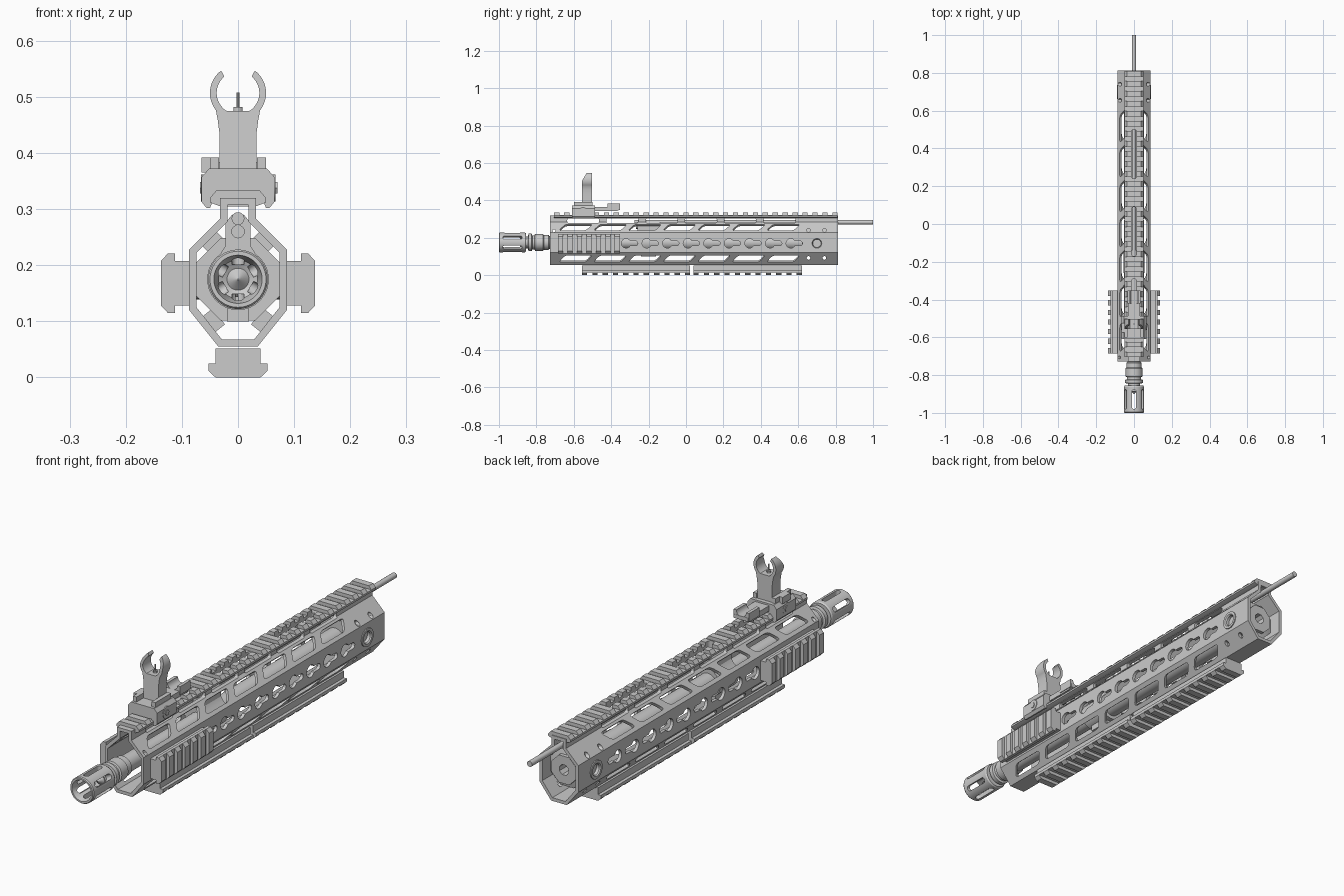
import bpy, bmesh
from math import sin, cos, pi, radians, hypot

if "Cube" in bpy.data.objects:
    bpy.data.objects.remove(bpy.data.objects["Cube"])

C = 0.175  # height of the barrel axis


def along_y(u, v, t): return (u, t, v)
def along_x(u, v, t): return (t, u, v)
def along_z(u, v, t): return (u, v, t)
def axis_y(u, v, t): return (u, t, C + v)


def loft(bm, rings, cyclic=False):
    vs = [[bm.verts.new(p) for p in r] for r in rings]
    n = len(vs[0])
    for i in range(len(vs) if cyclic else len(vs) - 1):
        a, b = vs[i], vs[(i + 1) % len(vs)]
        for j in range(n):
            bm.faces.new((a[j], a[(j + 1) % n], b[(j + 1) % n], b[j]))
    if not cyclic:
        bm.faces.new(vs[0][::-1])
        bm.faces.new(vs[-1])


def prism(bm, pts, t0, t1, f=along_y):
    loft(bm, [[f(u, v, t) for u, v in pts] for t in (t0, t1)])


def lathe(bm, prof, segs, f=axis_y, turn=0.0):
    """Spin a closed (radius, position) outline."""
    angs = [2 * pi * i / segs + turn for i in range(segs)]
    loft(bm, [[f(r * cos(a), r * sin(a), t) for r, t in prof] for a in angs], True)


def finish(name, bm):
    bmesh.ops.remove_doubles(bm, verts=bm.verts, dist=1e-6)
    bmesh.ops.recalc_face_normals(bm, faces=bm.faces)
    me = bpy.data.meshes.new(name)
    bm.to_mesh(me)
    bm.free()
    ob = bpy.data.objects.new(name, me)
    bpy.context.collection.objects.link(ob)
    return ob


def cut(ob, cutter, remove=True):
    m = ob.modifiers.new("cut", 'BOOLEAN')
    m.object, m.operation, m.solver = cutter, 'DIFFERENCE', 'EXACT'
    bpy.context.view_layer.objects.active = ob
    bpy.ops.object.modifier_apply(modifier=m.name)
    if remove:
        bpy.data.objects.remove(cutter)


def mirror(half): return half + [(-x, z) for x, z in reversed(half)]
def box(u0, u1, v0, v1): return [(u0, v0), (u1, v0), (u1, v1), (u0, v1)]
def arc(cx, cy, r, a0, a1, n):
    return [(cx + r * cos(radians(a0 + (a1 - a0) * i / n)), cy + r * sin(radians(a0 + (a1 - a0) * i / n)))
            for i in range(n + 1)]
def circle(cx, cy, r, n=20): return arc(cx, cy, r, 0, 360, n)[:-1]
def stadium(cx, cy, h, r): return arc(cx + h - r, cy, r, -90, 90, 8) + arc(cx - h + r, cy, r, 90, 270, 8)


def rounded(pts, d, n=4):
    out = []
    for i, p in enumerate(pts):
        ends = []
        for q in (pts[i - 1], pts[(i + 1) % len(pts)]):
            k = d / hypot(q[0] - p[0], q[1] - p[1])
            ends.append((p[0] + (q[0] - p[0]) * k, p[1] + (q[1] - p[1]) * k))
        a, b = ends
        for s in [j / n for j in range(n + 1)]:
            out.append(tuple((1 - s) ** 2 * a[c] + 2 * s * (1 - s) * p[c] + s * s * b[c] for c in (0, 1)))
    return out


def wall_map(x0, z0, x1, z1, s):
    """Map (y, along wall, outward) onto a slanted handguard wall."""
    L = hypot(x1 - x0, z1 - z0)
    tx, tz = (x1 - x0) / L, (z1 - z0) / L
    mx, mz = (x0 + x1) / 2, (z0 + z1) / 2
    return lambda u, v, w: (s * (mx + tx * v + tz * w), u, mz + tz * v - tx * w)


# handguard shell
outer = [(.035, .055), (.087, .12), (.087, .228), (.032, .283), (.032, .32)]
inner = [(.029, .068), (.074, .125), (.074, .222), (.019, .277), (.019, .307)]
bm = bmesh.new()
loft(bm, [[(x, y, z) for x, z in mirror(p)] for p, y in
          ((outer, -.727), (outer, .813), (inner, .813), (inner, -.727))], True)
shell = finish("handguard", bm)

# slanted slots in the four sloping walls
walls = [wall_map(*outer[k], *outer[k + 1], s) for k in (0, 2) for s in (1, -1)]
for f in walls:
    bm = bmesh.new()
    for i in range(7):
        y = .52 - .185 * i
        prism(bm, rounded([(y - .09, -.023), (y + .055, -.023), (y + .09, .023), (y - .055, .023)], .016),
              -.025, .025, f)
    cut(shell, finish("cutter", bm))

# windows under the top rail
bm = bmesh.new()
for i in range(6):
    y = .5 - .21 * i
    prism(bm, rounded([(y - .085, .279), (y + .085, .279), (y + .085, .303), (y - .085, .303)], .008),
          -.045, .045, along_x)
cut(shell, finish("cutter", bm))

# key-shaped holes and screw holes
bm = bmesh.new()
for i in range(9):
    y = -.32 + .11 * i
    prism(bm, arc(y, .17, .025, 30, 330, 14) + arc(y + .05, .17, .0125, -90, 90, 6), -.1, .1, along_x)
prism(bm, circle(.7, .17, .03), -.1, .1, along_x)
for y, z, r in [(.655, .218, .01), (.74, .218, .01), (.655, .13, .01), (.74, .13, .01), (-.706, .215, .008)]:
    prism(bm, circle(y, z + (.022 if z > .17 else -.038), r, 12), -.1, .1, along_x)
cut(shell, finish("cutter", bm))


# toothed accessory rails
def rail(name, half, low, y0, y1, f, pitch=.053, tooth=.028):
    n = round((y1 - y0 - tooth) / pitch)
    p = (y1 - y0 - tooth) / n
    high = mirror(half)
    base = [(u, min(v, low)) for u, v in high]
    rings = []
    for i in range(n + 1):
        y = y0 + i * p
        if i:
            rings.append((base, y))
        rings += [(high, y), (high, y + tooth)]
        if i < n:
            rings.append((base, y + tooth))
    b = bmesh.new()
    loft(b, [[f(u, v, y) for u, v in pr] for pr, y in rings])
    return finish(name, b)


top = rail("top_rail", [(.032, .305), (.05, .312), (.05, .320), (.038, .334)], .3205, -.705, .81, along_y)
bm = bmesh.new()
for y in (.37, -.04, -.42):
    prism(bm, stadium(0, 0, .13, .014), .3045, .36, lambda u, v, t, y=y: (v, y + u, t))
oval = finish("cutter", bm)
cut(shell, oval, False)
cut(top, oval)

side = [(.04, .085), (.04, .112), (.053, .112), (.053, .125), (.04, .137)]
for s, n in ((1, "right"), (-1, "left")):
    rail(n + "_rail", side, .124, -.685, -.353, lambda u, v, t, s=s: (s * v, t, .168 + u))
for n, y0, y1 in (("front", -.556, .022), ("rear", .04, .62)):
    rail(n + "_bottom_rail", side, .124, y0, y1, lambda u, v, t: (u, t, .137 - v))

# side screw bushings and inner bosses
for s, n in ((1, "right"), (-1, "left")):
    bm = bmesh.new()
    lathe(bm, [(.022, .045), (.031, .045), (.031, .087), (.037, .087), (.037, .091), (.026, .091), (.022, .086)],
          24, lambda u, v, t, s=s: (s * t, .7 + u, .17 + v))
    finish(n + "_bushing", bm)
bm = bmesh.new()
for f in walls:
    prism(bm, box(.67, .72, -.018, .018), -.034, -.008, f)
finish("inner_bosses", bm)

# barrel with collars, and the barrel nut
bm = bmesh.new()
lathe(bm, [(.001, -.9), (.032, -.87), (.032, -.845), (.047, -.842), (.047, -.825), (.038, -.822), (.038, -.81),
           (.045, -.807), (.045, -.765), (.04, -.76), (.04, -.735), (.034, -.73), (.034, -.26), (.04, -.14),
           (.04, .7), (.001, .7)], 32)
finish("barrel", bm)
bm = bmesh.new()
lathe(bm, [(.022, .62), (.08, .62), (.08, .76), (.06, .765), (.06, .78), (.022, .78)], 8, turn=pi / 8)
finish("barrel_nut", bm)

# muzzle device with six slots
bm = bmesh.new()
lathe(bm, [(.043, -1), (.05, -1), (.053, -.996), (.053, -.862), (.049, -.856), (.016, -.856), (.016, -.88),
           (.034, -.89), (.034, -.965)], 40)
muzzle = finish("muzzle_device", bm)
bm = bmesh.new()
for k in range(6):
    a = radians(30 + 60 * k)
    prism(bm, stadium(-.928, 0, .052, .011), .026, .07,
          lambda u, v, t, a=a: (t * cos(a) - v * sin(a), u, C + t * sin(a) + v * cos(a)))
cut(muzzle, finish("cutter", bm))

# gas block and tube
bm = bmesh.new()
prism(bm, arc(0, C, .055, -235, 55, 24) + [(.022, .235), (.022, .275)] + arc(0, .275, .018, 30, 150, 6)
      + [(-.022, .275), (-.022, .235)], -.26, -.14)
prism(bm, box(-.02, .02, .1, .13), -.24, -.16)
prism(bm, circle(0, .26, .012), -.268, -.255)
finish("gas_block", bm)
bm = bmesh.new()
prism(bm, circle(0, .283, .0115, 16), -.275, 1.0)
finish("gas_tube", bm)

# folding front sight: clamp base, hinge ears and cross bolt
bm = bmesh.new()
prism(bm, mirror([(.04, .326), (.05, .302), (.056, .302), (.065, .313), (.065, .357), (.052, .372)]), -.61, -.486)
for s in (1, -1):
    prism(bm, box(s * .034, s * .05, .36, .392), -.6, -.5)
prism(bm, box(-.065, -.034, .365, .392), -.575, -.525)
prism(bm, circle(-.55, .338, .024), -.066, .067, along_x)
prism(bm, circle(-.55, .338, .012, 6), -.068, .07, along_x)
finish("sight_base", bm)

# sight upright with open ring, front of the ears raked back
half = [(.033, .36), (.033, .435), (.036, .458)] + arc(0, .507, .05, -38, 53, 12) + arc(0, .507, .038, 50, -58, 14)
bm = bmesh.new()
prism(bm, mirror(half), -.556, -.503)
for v in bm.verts:
    if v.co.y < -.53 and v.co.z > .505:
        v.co.y += (v.co.z - .505) * .6
finish("sight_upright", bm)
bm = bmesh.new()
prism(bm, circle(0, -.53, .008, 12), .47, .482, along_z)
prism(bm, circle(0, -.53, .003, 8), .48, .508, along_z)
finish("sight_post", bm)

# sight tail with cupped end
bm = bmesh.new()
prism(bm, [(-.5, .343), (-.37, .343), (-.352, .35), (-.352, .365), (-.5, .365)], -.032, .032, along_x)
prism(bm, [(-.035, .35), (.035, .35), (.035, .384), (.028, .384)] + arc(0, .384, .022, 0, -180, 10)
      + [(-.028, .384), (-.035, .384)], -.42, -.353)
finish("sight_tail", bm)

# smooth the round parts
bpy.ops.object.select_all(action='SELECT')
bpy.context.view_layer.objects.active = shell
bpy.ops.object.shade_smooth_by_angle(angle=radians(30))
